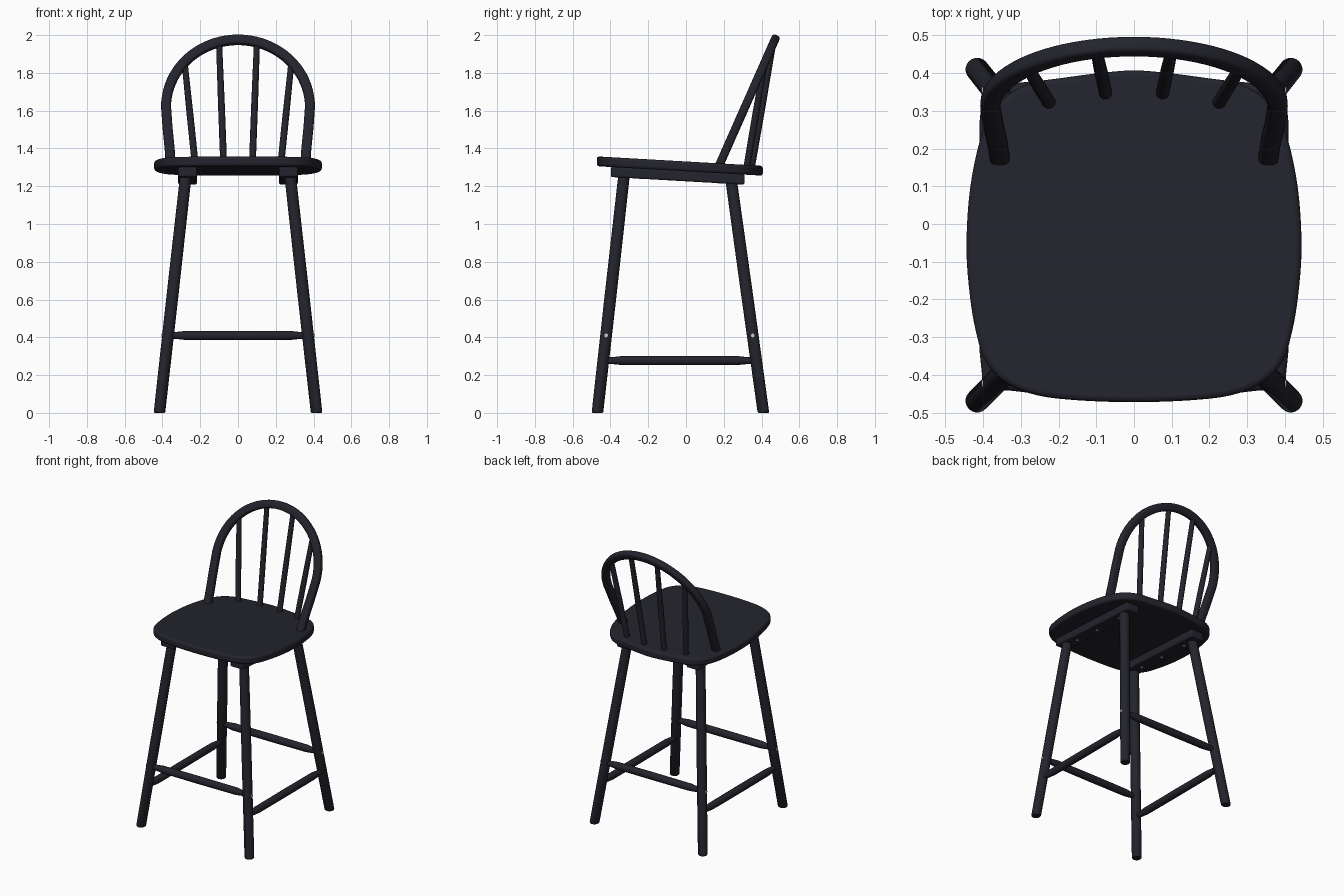
import bpy, bmesh, math
from mathutils import Vector

if "Cube" in bpy.data.objects:
    bpy.data.objects.remove(bpy.data.objects["Cube"])


def material(name, rgb):
    m = bpy.data.materials.new(name)
    m.diffuse_color = (*rgb, 1)
    m.use_nodes = True
    m.node_tree.nodes["Principled BSDF"].inputs["Base Color"].default_value = m.diffuse_color
    return m


DARK = material("dark_paint", (0.017, 0.017, 0.026))
METAL = material("light_metal", (0.6, 0.6, 0.6))


def finish(name, bm, mat, bevel=0, segs=3):
    bmesh.ops.recalc_face_normals(bm, faces=bm.faces)
    me = bpy.data.meshes.new(name)
    bm.to_mesh(me)
    bm.free()
    ob = bpy.data.objects.new(name, me)
    bpy.context.collection.objects.link(ob)
    me.materials.append(mat)
    bpy.ops.object.select_all(action='DESELECT')
    bpy.context.view_layer.objects.active = ob
    ob.select_set(True)
    bpy.ops.object.shade_smooth_by_angle(angle=math.radians(40))
    if bevel:
        b = ob.modifiers.new("rounded_edges", 'BEVEL')
        b.width, b.segments = bevel, segs
        b.limit_method, b.angle_limit = 'ANGLE', math.radians(40)
    return ob


def skin(name, rings, mat):
    """Closed tube through a list of rings of points."""
    bm = bmesh.new()
    loops = [[bm.verts.new(p) for p in r] for r in rings]
    n = len(loops[0])
    for a, b in zip(loops, loops[1:]):
        for i in range(n):
            bm.faces.new((a[i], a[(i + 1) % n], b[(i + 1) % n], b[i]))
    bm.faces.new(loops[0])
    bm.faces.new(loops[-1])
    return finish(name, bm, mat)


def rod(name, a, b, profile, mat=DARK, n=20, level=False):
    """Turned rod from a to b; profile = (fraction, radius). level keeps rings horizontal."""
    a, b = Vector(a), Vector(b)
    d = Vector((0, 0, 1)) if level else (b - a).normalized()
    u = d.orthogonal().normalized()
    v = d.cross(u)
    ang = [2 * math.pi * i / n for i in range(n)]
    return skin(name, [[a.lerp(b, t) + r * (math.cos(w) * u + math.sin(w) * v) for w in ang]
                       for t, r in profile], mat)


def smooth_loop(pts, steps=5):
    """Closed Catmull-Rom curve."""
    out, n = [], len(pts)
    for i in range(n):
        p0, p1, p2, p3 = (Vector(pts[(i + k) % n]) for k in (-1, 0, 1, 2))
        for s in range(steps):
            t = s / steps
            out.append(0.5 * (2 * p1 + (p2 - p0) * t + (2 * p0 - 5 * p1 + 4 * p2 - p3) * t**2
                              + (3 * p1 - p0 - 3 * p2 + p3) * t**3))
    return out


def plank(name, outline, top, bottom, bevel):
    """Tilted slab: outline in plan, top and bottom are height functions of y."""
    bm = bmesh.new()
    lo = [bm.verts.new((x, y, bottom(y))) for x, y in outline]
    hi = [bm.verts.new((x, y, top(y))) for x, y in outline]
    n = len(lo)
    for i in range(n):
        bm.faces.new((lo[i], lo[(i + 1) % n], hi[(i + 1) % n], hi[i]))
    bm.faces.new(lo)
    bm.faces.new(hi)
    return finish(name, bm, DARK, bevel)


def seat_top(y):
    return 1.333 - 0.057 * (y + 0.035)


# Seat
half = [(0, -0.472), (0.15, -0.467), (0.26, -0.453), (0.34, -0.42), (0.393, -0.365),
        (0.42, -0.28), (0.436, -0.18), (0.444, -0.06), (0.436, 0.08), (0.414, 0.2),
        (0.385, 0.28), (0.34, 0.337), (0.275, 0.373), (0.19, 0.387), (0.09, 0.4), (0, 0.407)]
outline = smooth_loop(half + [(-x, y) for x, y in half[-2:0:-1]])
plank("seat", outline, seat_top, lambda y: seat_top(y) - 0.052, 0.014)

LEGS = {"front": (-0.469, -0.33), "rear": (0.41, 0.238)}   # y at floor, y at top
TOP = 1.24


def leg_point(row, side, z):
    y0, y1 = LEGS[row]
    t = z / TOP
    return Vector((side * (0.416 - 0.138 * t), y0 + (y1 - y0) * t, z))


STRETCH = [(0, 0.017), (0.05, 0.018), (0.12, 0.024), (0.5, 0.025), (0.88, 0.024), (0.95, 0.018), (1, 0.017)]

for side, label in ((-1, "left"), (1, "right")):
    # Under-seat rail
    r = [(side * 0.267 + dx, y) for dx, y in ((-0.05, -0.398), (0.05, -0.398), (0.05, 0.31), (-0.05, 0.31))]
    plank(label + "_seat_rail", r, lambda y: seat_top(y) - 0.05, lambda y: seat_top(y) - 0.105, 0.01)
    # Rail screws
    for i, y in enumerate((-0.24, -0.045, 0.175)):
        z = seat_top(y) - 0.105
        rod(f"{label}_rail_screw_{i + 1}", (side * 0.267, y, z - 0.002), (side * 0.267, y, z + 0.01),
            [(0, 0.009), (1, 0.009)], METAL, 12)
    for row in LEGS:
        # Legs
        rod(f"{row}_{label}_leg", leg_point(row, side, 0), leg_point(row, side, 1.265),
            [(0, 0.027), (0.004, 0.031), (0.5, 0.032), (1, 0.031)], level=True)
        # Leg bolts
        p = leg_point(row, side, 0.41)
        rod(f"{row}_{label}_leg_bolt", p, p + Vector((side * 0.034, 0, 0)),
            [(0, 0.01), (1, 0.01)], METAL, 12)
    # Side stretchers
    rod(label + "_stretcher", leg_point("front", side, 0.277), leg_point("rear", side, 0.277), STRETCH)

# Front and rear stretchers
for row in LEGS:
    rod(row + "_stretcher", leg_point(row, -1, 0.41), leg_point(row, 1, 0.41), STRETCH)

# Back bow: straight sides and a half-ellipse, lying in a leaning plane
LEAN = 0.29 / 0.655


def bow_y(z):
    return 0.18 + (z - 1.32) * LEAN


RX, RZ, ZC = 0.381, 0.355, 1.62
arc = [(RX * math.cos(math.pi * i / 40), ZC + RZ * math.sin(math.pi * i / 40)) for i in range(41)]
start = [(0.355, 1.30), (0.362, 1.40), (0.373, 1.51)]
path = [Vector((x, bow_y(z), z)) for x, z in start + arc + [(-x, z) for x, z in reversed(start)]]
normal = Vector((0, 1, -LEAN)).normalized()
rings = []
for i, p in enumerate(path):
    t = (path[min(i + 1, len(path) - 1)] - path[max(i - 1, 0)]).normalized()
    across = t.cross(normal)
    ring = []
    for k in range(20):
        c, s = math.cos(k * math.pi / 10), math.sin(k * math.pi / 10)
        cx = math.copysign(abs(c) ** 0.6, c) * 0.0265
        cy = math.copysign(abs(s) ** 0.6, s) * 0.0225
        ring.append(p + across * cx + normal * cy)
    rings.append(ring)
skin("back_bow", rings, DARK)

# Back spindles
for side, label in ((-1, "left"), (1, "right")):
    for part, xb, yb, xt, zt in (("inner", 0.075, 0.345, 0.1, 1.955), ("outer", 0.224, 0.32, 0.282, 1.85)):
        rod(f"{label}_{part}_spindle", (side * xb, yb, 1.29), (side * xt, bow_y(zt), zt),
            [(0, 0.018), (0.5, 0.018), (1, 0.016)], n=16)
